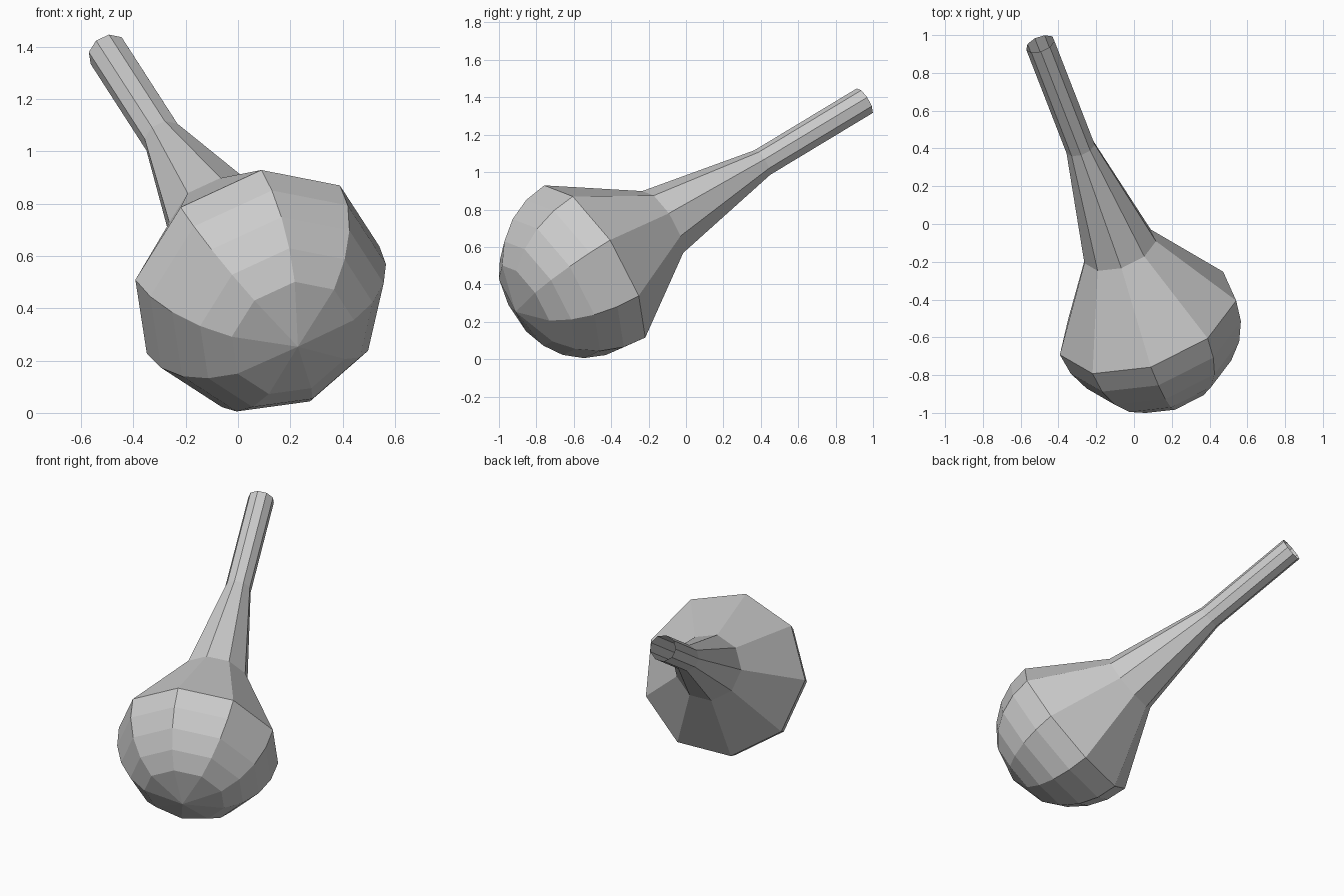
import bpy, bmesh
from math import sin, cos, radians, tau
from mathutils import Vector

if "Cube" in bpy.data.objects:
    bpy.data.objects.remove(bpy.data.objects["Cube"])

SIDES = 9
R = 0.5
center = Vector((0.071, -0.505, 0.498))           # centre of the round bulb
axis = Vector((-0.316, 0.812, 0.490)).normalized()
u = Vector((0.038, -0.51, 0.864))
u = (u - axis * u.dot(axis)).normalized()
v = axis.cross(u)

# Profile as (distance along axis, radius): round bulb, then shoulder, taper, tube
profile = [(-R * cos(radians(a)), R * sin(radians(a))) for a in (30, 45, 60, 75, 90)]
profile += [(0.46, 0.203), (1.12, 0.08), (1.795, 0.08)]

bm = bmesh.new()
rings = []
for t, r in profile:
    rings.append([bm.verts.new(center + axis * t
                               + (u * cos(tau * i / SIDES) + v * sin(tau * i / SIDES)) * r)
                  for i in range(SIDES)])

# Skin between rings
for low, high in zip(rings, rings[1:]):
    for i in range(SIDES):
        j = (i + 1) % SIDES
        bm.faces.new((low[i], low[j], high[j], high[i]))

# Bulb end fan; the tube end stays open
pole = bm.verts.new(center - axis * R)
for i in range(SIDES):
    bm.faces.new((pole, rings[0][(i + 1) % SIDES], rings[0][i]))

mesh = bpy.data.meshes.new("bulb_syringe")
bm.to_mesh(mesh)
bm.free()
obj = bpy.data.objects.new("bulb_syringe", mesh)
bpy.context.collection.objects.link(obj)
